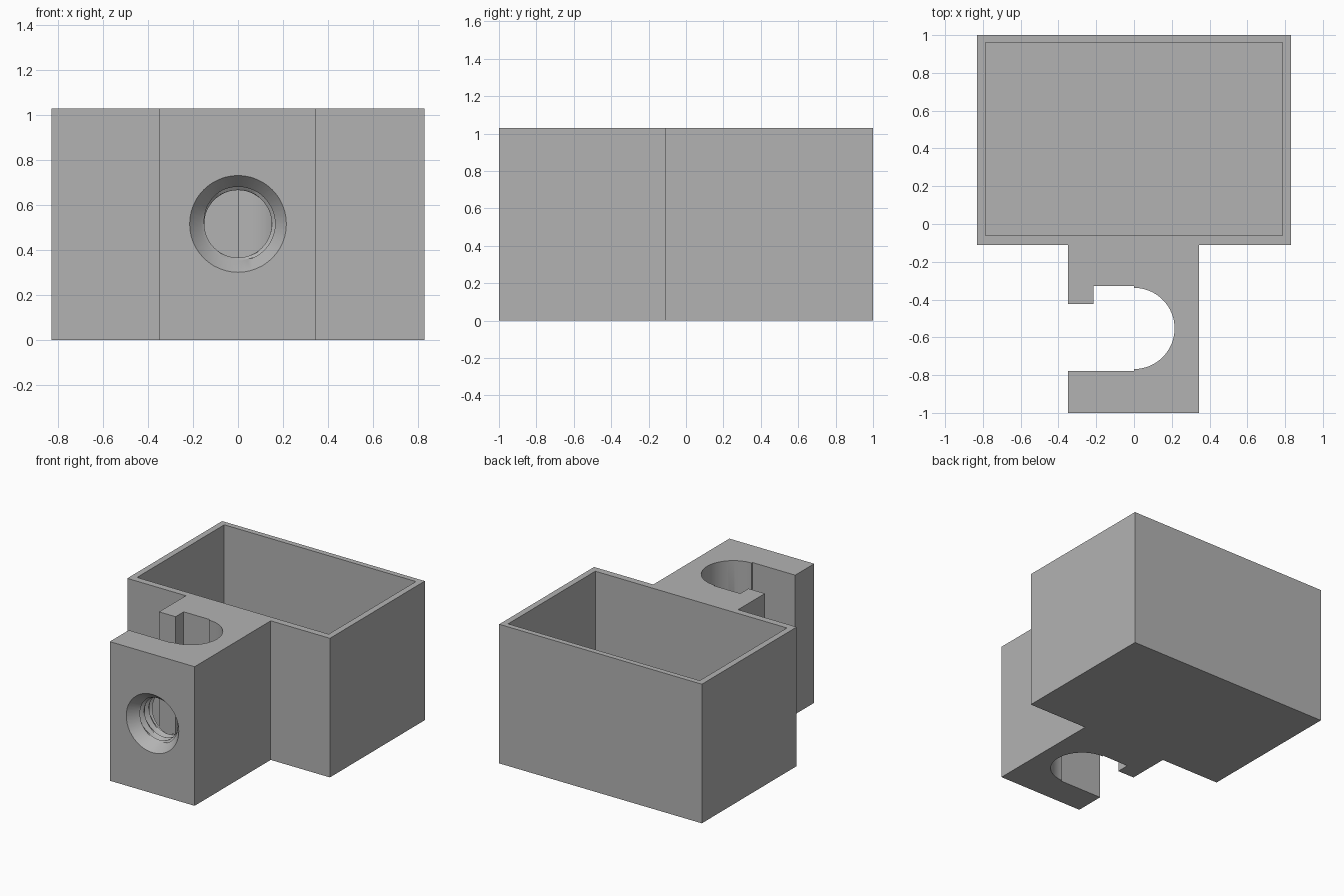
import bpy, bmesh, math

if "Cube" in bpy.data.objects:
    bpy.data.objects.remove(bpy.data.objects["Cube"])

H = 1.03          # overall height
HOLE_Z = 0.517    # height of the threaded hole axis

grey = bpy.data.materials.new("plain grey")
grey.diffuse_color = (0.45, 0.45, 0.45, 1)
grey.use_nodes = True
grey.node_tree.nodes["Principled BSDF"].inputs["Base Color"].default_value = grey.diffuse_color


def finish(bm, name):
    bmesh.ops.recalc_face_normals(bm, faces=bm.faces)
    me = bpy.data.meshes.new(name)
    bm.to_mesh(me)
    bm.free()
    me.materials.append(grey)
    ob = bpy.data.objects.new(name, me)
    bpy.context.collection.objects.link(ob)
    return ob


def prism(name, outline, z0, z1):
    bm = bmesh.new()
    face = bm.faces.new([bm.verts.new((x, y, z0)) for x, y in outline])
    top = bmesh.ops.extrude_face_region(bm, geom=[face])["geom"]
    bmesh.ops.translate(bm, vec=(0, 0, z1 - z0),
                        verts=[v for v in top if isinstance(v, bmesh.types.BMVert)])
    return finish(bm, name)


def cut(target, cutter):
    mod = target.modifiers.new("cut", 'BOOLEAN')
    mod.operation = 'DIFFERENCE'
    mod.solver = 'EXACT'
    mod.object = cutter
    bpy.context.view_layer.objects.active = target
    bpy.ops.object.modifier_apply(modifier=mod.name)
    bpy.data.objects.remove(cutter)


# Tray and hook bracket share one outline, with the rounded slot open to the left
arc = [(0.215 * math.cos(a), -0.553 + 0.215 * math.sin(a))
       for a in (math.radians(-90 + 180 * i / 32) for i in range(33))]
outline = ([(-0.83, 1), (-0.83, -0.11), (-0.35, -0.11), (-0.35, -0.423),
            (-0.215, -0.423), (-0.215, -0.328), (0, -0.328)]
           + arc[::-1]
           + [(0, -0.778), (-0.35, -0.778), (-0.35, -1), (0.345, -1),
              (0.345, -0.11), (0.83, -0.11), (0.83, 1)])
holder = prism("tray_with_hook_bracket", outline, 0, H)

# Open tray pocket
cut(holder, prism("tray_pocket", [(-0.785, -0.06), (0.785, -0.06),
                                  (0.785, 0.96), (-0.785, 0.96)], 0.045, H + 0.2))

# Threaded hole with a countersunk mouth
N, PITCH, START, END = 48, 0.055, -0.94, -0.56
rows = [(-1.02, None)] + [(START + (END - START) * i / 42, i) for i in range(43)]
bm = bmesh.new()
rings = []
for y, i in rows:
    ring = []
    for k in range(N):
        t = k / N
        if i is None:
            r = 0.232
        elif i == 0:
            r = 0.165
        else:
            wave = abs(2 * ((y / PITCH - t) % 1) - 1)
            r = 0.15 + 0.03 * min(1, max(0, 1.4 * wave - 0.2))
        a = math.tau * t
        ring.append(bm.verts.new((r * math.cos(a), y, HOLE_Z + r * math.sin(a))))
    rings.append(ring)
for a, b in zip(rings, rings[1:]):
    for k in range(N):
        j = (k + 1) % N
        bm.faces.new((a[k], a[j], b[j]))
        bm.faces.new((a[k], b[j], b[k]))
bm.faces.new(rings[0])
bm.faces.new(rings[-1])
cut(holder, finish(bm, "threaded_hole"))

# Smooth the curved walls while keeping the edges crisp
bpy.ops.object.select_all(action='DESELECT')
holder.select_set(True)
bpy.context.view_layer.objects.active = holder
bpy.ops.object.shade_smooth_by_angle(angle=math.radians(25))
